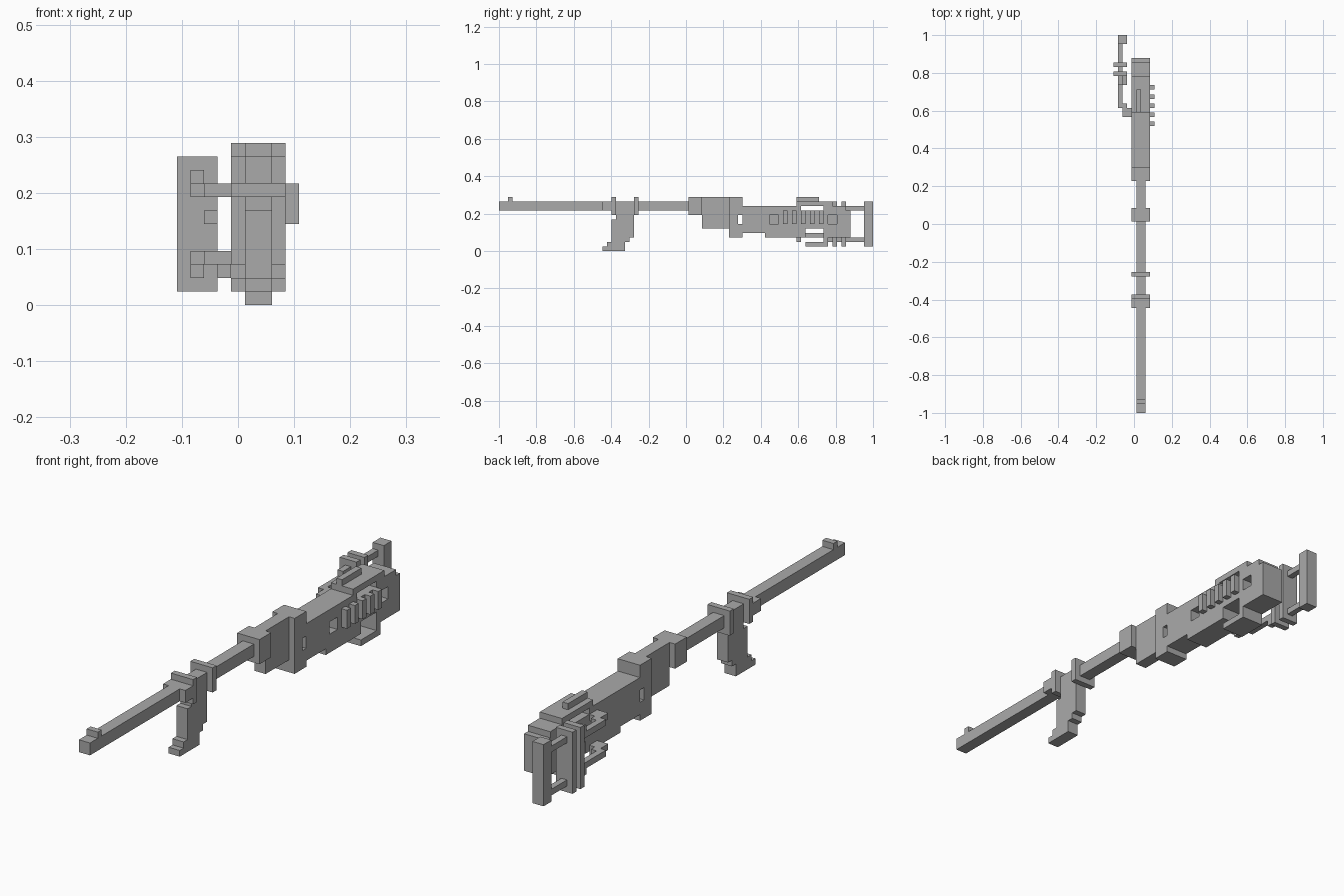
import bpy
import bmesh
from mathutils import Vector

cube = bpy.data.objects.get("Cube")
if cube:
    bpy.data.objects.remove(cube, do_unlink=True)

U = 2 / 83                       # size of one block unit
ORIGIN = Vector((-4.5, -41.5, 0))

metal = bpy.data.materials.new("plain_grey")
metal.use_nodes = True
GREY = (0.4, 0.4, 0.4, 1)
metal.diffuse_color = GREY
metal.node_tree.nodes["Principled BSDF"].inputs["Base Color"].default_value = GREY


def finish(name, bm):
    bmesh.ops.recalc_face_normals(bm, faces=bm.faces)
    mesh = bpy.data.meshes.new(name)
    bm.to_mesh(mesh)
    bm.free()
    mesh.materials.append(metal)
    obj = bpy.data.objects.new(name, mesh)
    bpy.context.collection.objects.link(obj)
    return obj


def box(name, x, y, z):
    """Block from (start, end) ranges in units."""
    bm = bmesh.new()
    bmesh.ops.create_cube(bm, size=1)
    for v in bm.verts:
        v.co = (Vector([r[0] if c < 0 else r[1] for c, r in zip(v.co, (x, y, z))]) + ORIGIN) * U
    return finish(name, bm)


def extrude_profile(name, x, points):
    """Side outline of (y, z) points, extruded across x."""
    bm = bmesh.new()
    face = bm.faces.new([bm.verts.new((Vector((x[0], y, z)) + ORIGIN) * U) for y, z in points])
    out = bmesh.ops.extrude_face_region(bm, geom=[face])
    verts = [g for g in out["geom"] if isinstance(g, bmesh.types.BMVert)]
    bmesh.ops.translate(bm, verts=verts, vec=((x[1] - x[0]) * U, 0, 0))
    return finish(name, bm)


def cut(obj, x, y, z):
    cutter = box(obj.name + "_cutter", x, y, z)
    cutter.hide_render = True
    cutter.hide_viewport = True
    mod = obj.modifiers.new("cut", "BOOLEAN")
    mod.operation = "DIFFERENCE"
    mod.solver = "EXACT"
    mod.object = cutter


NARROW, WIDE, SIDE = (5, 7), (4, 8), (0, 3)

# Barrel, sight and collars
box("barrel", NARROW, (0, 45), (9, 11))
box("front_sight", NARROW, (2, 3), (11, 12))
box("grip_mount", WIDE, (23, 26), (9, 11))
for name, y in (("mount_collar", (25, 26)), ("middle_collar", (30, 31)), ("rear_collar", (42, 45))):
    box(name, WIDE, y, (8, 12))

# Stepped foregrip
extrude_profile("foregrip", NARROW, [
    (23, 0), (28, 0), (28, 2), (29, 2), (29, 3), (30, 3), (30, 9.5), (26, 9.5),
    (26, 7), (25, 7), (25, 2), (24, 2), (24, 1), (23, 1)])

# Receiver
box("receiver_neck", NARROW, (45, 51), (5, 12))
receiver = extrude_profile("receiver", WIDE, [
    (51, 3), (54, 3), (54, 4), (59, 4), (59, 3), (78, 3), (78, 9), (77, 9),
    (77, 10), (74, 10), (74, 11), (66, 11), (66, 10), (54, 10), (54, 12), (51, 12)])
cut(receiver, (3, 9), (53, 54 - 0.01), (6, 8))      # through window
cut(receiver, (3, 9), (67, 72), (9, 10))            # slot under the cover
cut(receiver, (3, 9), (68, 72), (2, 5))             # trigger opening
for y in ((60, 62), (73, 75)):                      # side recesses
    cut(receiver, (6, 9), y, (6, 8))
box("top_rail", (5, 6), (66, 71), (11, 12))
box("trigger_guard", WIDE, (68, 73), (1, 2))
box("guard_post", WIDE, (72, 73), (2, 3))

# Row of side pegs
for i in range(5):
    y = 63 + 2 * i
    box("side_peg", (8, 9), (y, y + 1), (6, 9))

# Side stock: rods, jogged connectors, plates and butt
for name, inner, outer in (("upper", (8, 9), (9, 10)), ("lower", (3, 4), (2, 3))):
    box(name + "_connector", (3, 4), (65, 67), inner)
    box(name + "_jog", (2, 3), (65, 68), inner)
    box(name + "_front_rod", (1, 2), (67, 73), inner)
    box(name + "_rear_rod", (1, 2), (72, 81), outer)
box("lower_lug", (3, 4), (66, 67), (2, 3))
box("stock_lug", (2, 3), (72, 74), (6, 7))
for y in (74, 76):
    box("stock_plate", SIDE, (y, y + 1), (1, 11))
box("butt_plate", (1, 3), (81, 83), (1, 11))
